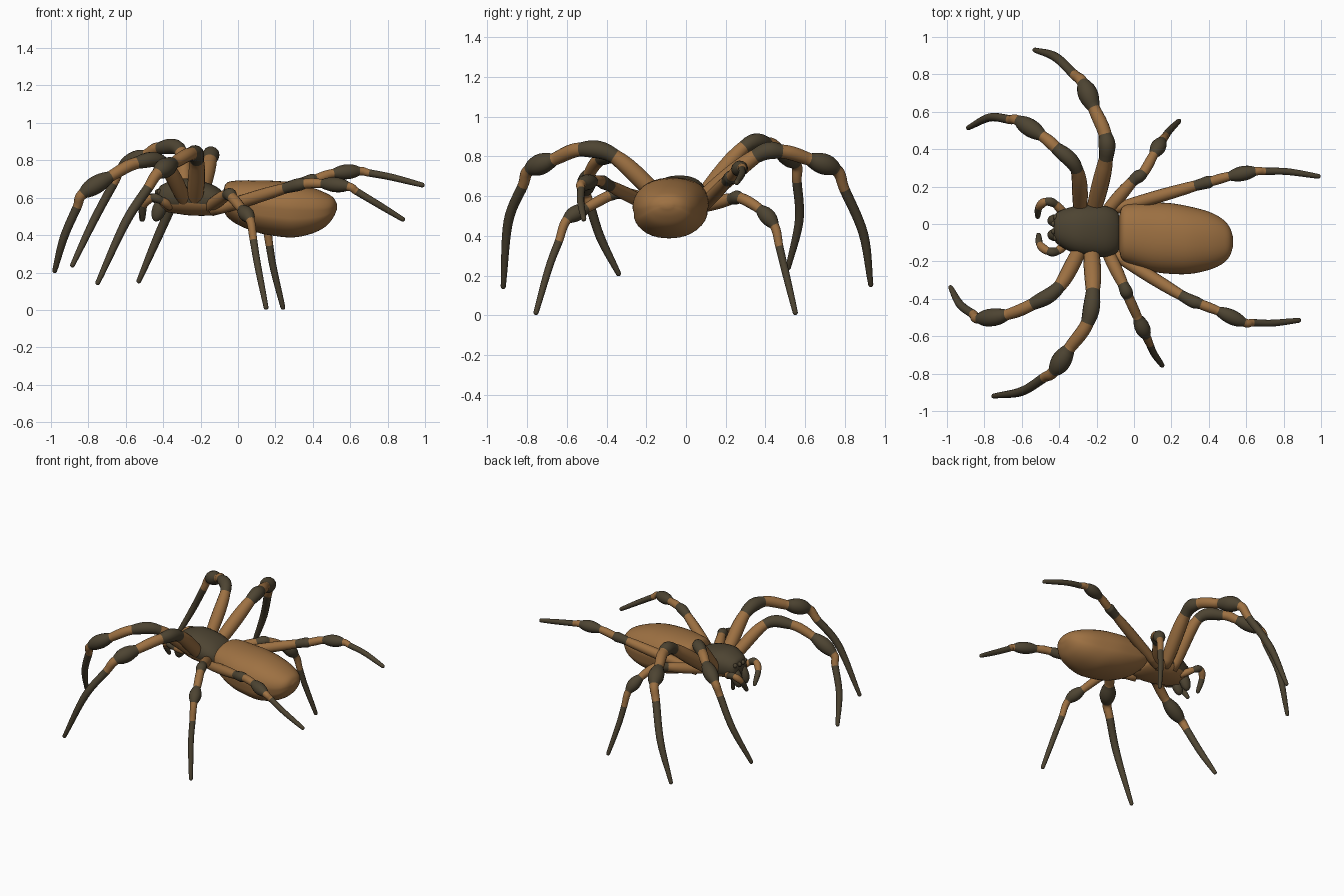
import bpy, bmesh, math
from mathutils import Vector

if "Cube" in bpy.data.objects:
    bpy.data.objects.remove(bpy.data.objects["Cube"])


def material(name, rgb):
    m = bpy.data.materials.new(name)
    m.diffuse_color = (*rgb, 1)
    m.use_nodes = True
    m.node_tree.nodes["Principled BSDF"].inputs["Base Color"].default_value = m.diffuse_color
    return m


MATS = [material("tan brown", (0.34, 0.165, 0.055)),
        material("dark olive brown", (0.075, 0.058, 0.032))]
TAN, DARK = 0, 1


def spline(pts, i, t):
    """Catmull-Rom through pts; works on tuples of any length."""
    n = len(pts)
    b, c = pts[i], pts[i + 1]
    a = pts[i - 1] if i > 0 else [2 * p - q for p, q in zip(b, c)]
    d = pts[i + 2] if i + 2 < n else [2 * q - p for p, q in zip(b, c)]
    return [0.5 * (2 * q + (r - p) * t + (2 * p - 5 * q + 4 * r - s) * t * t
                   + (3 * q - p - 3 * r + s) * t ** 3)
            for p, q, r, s in zip(a, b, c, d)]


def skin(name, rings, color):
    """Bridge rings, cap the ends; color(ring_index, face) gives the material."""
    bm = bmesh.new()
    vs = [[bm.verts.new(p) for p in r] for r in rings]
    n = len(rings[0])
    for i in range(len(vs) - 1):
        for k in range(n):
            f = bm.faces.new((vs[i][k], vs[i][(k + 1) % n],
                              vs[i + 1][(k + 1) % n], vs[i + 1][k]))
            f.material_index = color(i, f)
    for r, i in ((vs[0], 0), (vs[-1], len(vs) - 2)):
        f = bm.faces.new(r)
        f.material_index = color(i, f)
    bmesh.ops.recalc_face_normals(bm, faces=bm.faces)
    for f in bm.faces:
        f.smooth = True
    me = bpy.data.meshes.new(name)
    bm.to_mesh(me)
    bm.free()
    for m in MATS:
        me.materials.append(m)
    ob = bpy.data.objects.new(name, me)
    bpy.context.collection.objects.link(ob)
    return ob


def tube(name, pts, radii, bulges, cols, sides=14, steps=7):
    """Round limb with a radius at each joint and a bulge and colour per segment."""
    centres, rs, ids = [], [], []
    for i in range(len(pts) - 1):
        last = i == len(pts) - 2
        for k in range(steps + (1 if last else 0)):
            t = k / steps
            centres.append(Vector(spline(pts, i, t)))
            rs.append(radii[i] * (1 - t) + radii[i + 1] * t
                      + bulges[i] * math.sin(math.pi * t))
            ids.append(cols[i])
    # rounded tip
    d = (centres[-1] - centres[-2]).normalized()
    end, re = centres[-1].copy(), rs[-1]
    for a in (0.5, 1.0, 1.4):
        centres.append(end + d * re * math.sin(a))
        rs.append(re * math.cos(a))
        ids.append(cols[-1])
    rings, u = [], None
    for i, c in enumerate(centres):
        tan = (centres[min(i + 1, len(centres) - 1)] - centres[max(i - 1, 0)]).normalized()
        if u is None:
            u = tan.orthogonal()
        u = (u - tan * u.dot(tan)).normalized()
        v = tan.cross(u)
        rings.append([c + rs[i] * (u * math.cos(2 * math.pi * k / sides)
                                   + v * math.sin(2 * math.pi * k / sides))
                      for k in range(sides)])
    return skin(name, rings, lambda i, f: ids[i])


def body(name, stations, power, color, crease=0.0, sides=40, steps=5):
    """Loft along x; station = x, centre y, half width, top z, bottom z."""
    rings = []
    for i in range(len(stations) - 1):
        for k in range(steps + (1 if i == len(stations) - 2 else 0)):
            x, yc, w, zt, zb = spline(stations, i, k / steps)
            ring = []
            for j in range(sides):
                a = 2 * math.pi * j / sides
                c, s = math.cos(a), math.sin(a)
                q = (abs(c) ** power + abs(s) ** power) ** (-1 / power)
                q *= 1 - crease * math.exp(-((s + 0.18) / 0.1) ** 2)
                ring.append((x, yc + w * c * q,
                             (zt + zb) / 2 + (zt - zb) / 2 * s * q))
            rings.append(ring)
    return skin(name, rings, color)


def ball(name, loc, size, mat, rot=(0, 0, 0)):
    bpy.ops.mesh.primitive_uv_sphere_add(segments=20, ring_count=12, radius=1,
                                         location=loc, rotation=rot)
    ob = bpy.context.object
    ob.name = name
    ob.scale = size
    ob.data.materials.append(MATS[mat])
    bpy.ops.object.shade_smooth()


# Abdomen with a shallow side fold
body("abdomen", [(-.08, -.05, .09, .635, .545), (-.06, -.05, .142, .68, .50),
                 (0, -.055, .166, .692, .455), (.1, -.07, .185, .693, .415),
                 (.2, -.078, .189, .69, .395), (.3, -.087, .18, .68, .388),
                 (.4, -.09, .156, .653, .41), (.47, -.093, .122, .625, .447),
                 (.51, -.095, .08, .60, .495), (.53, -.095, .025, .565, .54)],
     2.2, lambda i, f: TAN, crease=0.03)

# Head and thorax: dark shield above, tan underside
body("head_and_thorax", [(-.43, -.02, .05, .635, .545), (-.41, -.022, .085, .667, .53),
                         (-.33, -.03, .122, .70, .515), (-.25, -.035, .136, .70, .505),
                         (-.15, -.04, .135, .675, .505), (-.09, -.043, .108, .64, .52),
                         (-.07, -.045, .06, .605, .545)],
     2.3, lambda i, f: TAN if f.calc_center_median().z < .57 else DARK)
ball("waist", (-.08, -.048, .56), (.06, .045, .04), TAN)

# Jaws, eyes
for i, dy in enumerate((.038, -.038)):
    ball(f"jaw_{i + 1}", (-.42, -.02 + dy, .54), (.038, .034, .07), DARK, (0, .35, 0))
for i, dy in enumerate((-.055, -.02, .02, .055)):
    ball(f"eye_{i + 1}", (-.435 + abs(dy) * .3, -.02 + dy, .63), (.016,) * 3, DARK)

# Feelers beside the jaws
FEELERS = {
    "feeler_left": [(-.36, .04, .55), (-.42, .105, .585), (-.47, .12, .60),
                    (-.508, .09, .56), (-.515, .04, .485)],
    "feeler_right": [(-.36, -.10, .55), (-.41, -.145, .585), (-.46, -.145, .60),
                     (-.503, -.11, .56), (-.51, -.06, .485)]}
for name, pts in FEELERS.items():
    tube(name, pts, (.02, .02, .02, .019, .013), (.004, .004, .004, .002),
         (TAN, DARK, TAN, DARK))


def leg(name, hip, knee0, knee1, shin0, shin1, foot, tip, s=1.0, band=.3):
    """Thigh, knee, shin, swollen dark band, short tan band, long dark foot."""
    mid = tuple(a + (b - a) * band for a, b in zip(shin1, foot))
    pts = [hip, knee0, knee1, shin0, shin1, mid, foot, tip]
    tube(name, pts,
         [r * s for r in (.034, .034, .032, .029, .028, .024, .022)] + [.013],
         [b * s for b in (.008, .008, .002, .02, 0, 0, .001)],
         (TAN, DARK, TAN, DARK, TAN, DARK, DARK))


leg("front_leg_left", (-.285, .05, .56), (-.305, .29, .845), (-.42, .41, .865),
    (-.49, .47, .83), (-.62, .553, .76), (-.77, .57, .48), (-.885, .515, .24))
leg("front_leg_right", (-.27, -.10, .56), (-.40, -.335, .785), (-.545, -.43, .785),
    (-.68, -.485, .715), (-.83, -.505, .62), (-.93, -.43, .39), (-.98, -.34, .21))
leg("second_leg_left", (-.22, .05, .56), (-.15, .35, .80), (-.155, .48, .825),
    (-.215, .62, .785), (-.275, .757, .73), (-.42, .893, .41), (-.53, .93, .155), s=1.1)
leg("second_leg_right", (-.23, -.10, .56), (-.22, -.36, .80), (-.25, -.53, .835),
    (-.345, -.665, .785), (-.43, -.79, .73), (-.6, -.895, .47), (-.75, -.92, .145), s=1.1)
leg("third_leg_left", (-.17, .04, .54), (-.01, .225, .585), (.05, .275, .59),
    (.105, .37, .535), (.15, .445, .45), (.19, .5, .22), (.24, .55, .014), s=.85, band=.45)
leg("third_leg_right", (-.17, -.09, .54), (-.06, -.32, .615), (-.03, -.39, .60),
    (.02, -.50, .54), (.065, -.60, .48), (.105, -.69, .24), (.15, -.755, .014), s=.85, band=.45)
leg("back_leg_left", (-.14, .07, .53), (.33, .205, .675), (.42, .23, .70),
    (.51, .255, .73), (.65, .282, .742), (.82, .28, .71), (.985, .255, .668), s=.83)
leg("back_leg_right", (-.14, -.14, .53), (.25, -.38, .65), (.36, -.43, .675),
    (.45, -.465, .675), (.59, -.527, .66), (.74, -.53, .57), (.88, -.515, .485), s=.83)
